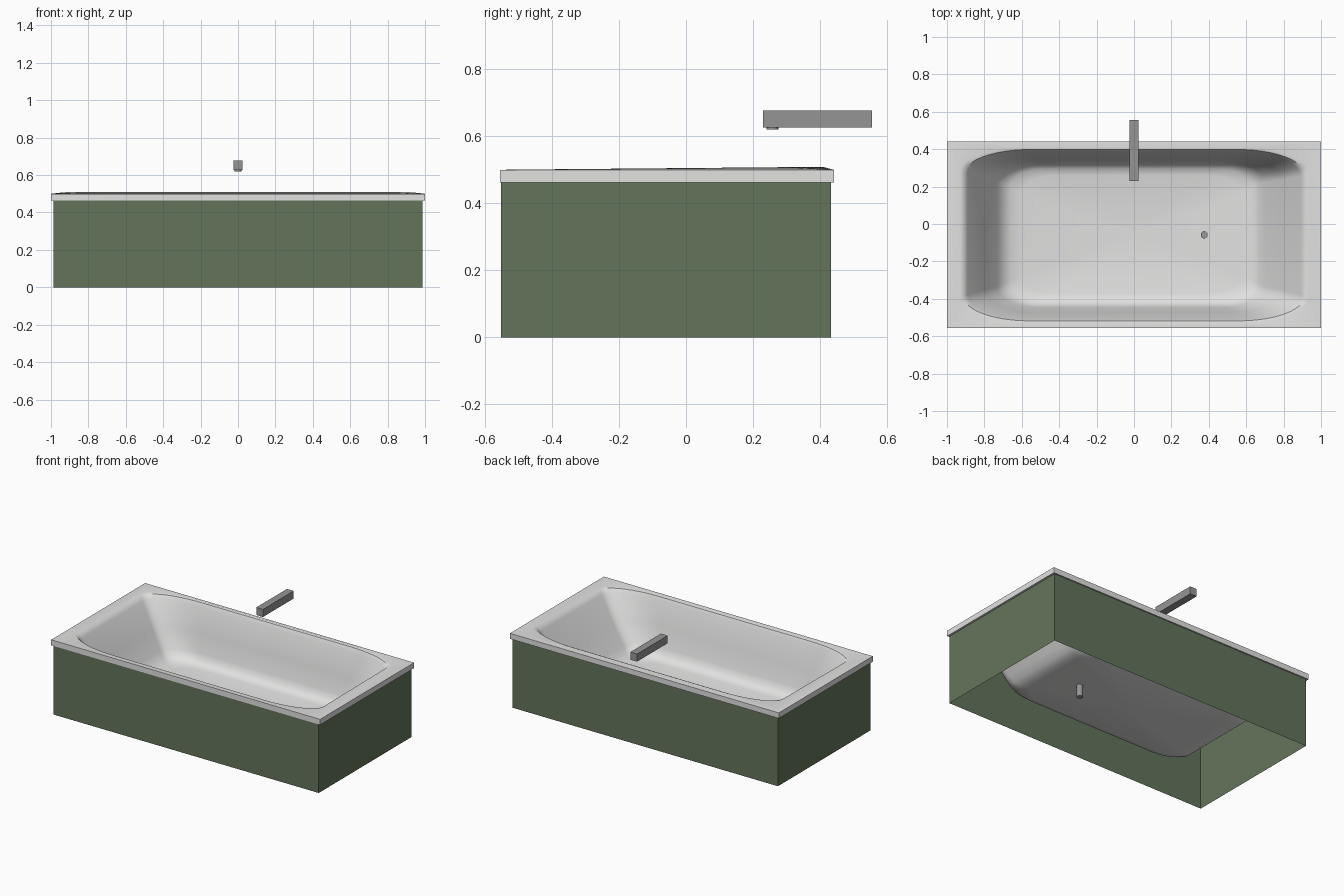
import bpy, bmesh, math

if "Cube" in bpy.data.objects:
    bpy.data.objects.remove(bpy.data.objects["Cube"])


def material(name, rgb):
    m = bpy.data.materials.new(name)
    m.diffuse_color = (*rgb, 1)
    m.use_nodes = True
    m.node_tree.nodes["Principled BSDF"].inputs["Base Color"].default_value = m.diffuse_color
    return m


WHITE = material("white_enamel", (0.76, 0.76, 0.755))
GREEN = material("panel_green", (0.125, 0.175, 0.105))
METAL = material("brushed_metal", (0.30, 0.30, 0.30))


def finish(bm, name, mat, angle=None):
    me = bpy.data.meshes.new(name)
    bm.to_mesh(me)
    bm.free()
    me.materials.append(mat)
    ob = bpy.data.objects.new(name, me)
    bpy.context.collection.objects.link(ob)
    if angle:
        bpy.ops.object.select_all(action='DESELECT')
        ob.select_set(True)
        bpy.context.view_layer.objects.active = ob
        bpy.ops.object.shade_smooth_by_angle(angle=math.radians(angle))
    return ob


def ring(bm, x0, x1, y0, y1, rx, ry, z, tilt=0.0, n=12):
    """Rectangle with elliptical corners; zero radii give square corners."""
    verts = []
    corners = ((x1 - rx, y1 - ry), (x0 + rx, y1 - ry),
               (x0 + rx, y0 + ry), (x1 - rx, y0 + ry))
    for k, (cx, cy) in enumerate(corners):
        for i in range(n + 1):
            a = math.pi / 2 * (k + i / n)
            y = cy + ry * math.sin(a)
            verts.append(bm.verts.new((cx + rx * math.cos(a), y, z + tilt * (y + 0.5))))
    return verts


def box(name, x0, x1, y0, y1, z0, z1, mat, open_ends=False):
    bm = bmesh.new()
    bmesh.ops.create_cube(bm, size=1)
    for v in bm.verts:
        v.co = (x1 if v.co.x > 0 else x0, y1 if v.co.y > 0 else y0, z1 if v.co.z > 0 else z0)
    if open_ends:
        bm.normal_update()
        bmesh.ops.delete(bm, geom=[f for f in bm.faces if abs(f.normal.z) > 0.5], context='FACES_ONLY')
    return finish(bm, name, mat)


def cylinder(name, x, y, z0, z1, r, mat, sides=24):
    bm = bmesh.new()
    bmesh.ops.create_cone(bm, cap_ends=True, segments=sides, radius1=r, radius2=r, depth=z1 - z0)
    bmesh.ops.translate(bm, vec=(x, y, (z0 + z1) / 2), verts=bm.verts)
    return finish(bm, name, mat, 30)


# Tub: one shell of stacked outlines from rim underside, over the lip, down to the floor
bm = bmesh.new()
profile = [
    (-0.987, 0.987, -0.552, 0.433, 0, 0, 0.463),
    (-1.0, 1.0, -0.556, 0.442, 0, 0, 0.463),
    (-1.0, 1.0, -0.556, 0.442, 0, 0, 0.50),
    (-0.93, 0.93, -0.528, 0.41, 0.36, 0.13, 0.501, 0.009),
    (-0.91, 0.91, -0.518, 0.398, 0.35, 0.13, 0.498, 0.008),
    (-0.89, 0.89, -0.508, 0.386, 0.33, 0.13, 0.475, 0.005),
    (-0.80, 0.79, -0.472, 0.355, 0.27, 0.12, 0.32),
    (-0.73, 0.70, -0.445, 0.332, 0.22, 0.11, 0.20),
    (-0.70, 0.67, -0.43, 0.318, 0.20, 0.11, 0.162),
    (-0.66, 0.63, -0.405, 0.295, 0.19, 0.10, 0.140),
    (-0.60, 0.57, -0.37, 0.26, 0.18, 0.10, 0.132),
]
rings = [ring(bm, *p) for p in profile]
count = len(rings[0])
for a, b in zip(rings, rings[1:]):
    for i in range(count):
        j = (i + 1) % count
        bm.faces.new((a[i], a[j], b[j], b[i]))
centre = bm.verts.new((0, -0.056, 0.12))
for i in range(count):
    bm.faces.new((rings[-1][i], rings[-1][(i + 1) % count], centre))
bmesh.ops.remove_doubles(bm, verts=bm.verts, dist=1e-5)
bmesh.ops.dissolve_degenerate(bm, dist=1e-5, edges=bm.edges)
finish(bm, "bathtub", WHITE, 40)

# Surround panels, open above and below
box("side_panels", -0.987, 0.987, -0.552, 0.433, 0, 0.463, GREEN, open_ends=True)

# Wall spout with its nozzle
box("spout", -0.025, 0.025, 0.23, 0.556, 0.627, 0.678, METAL)
cylinder("spout_nozzle", 0, 0.258, 0.62, 0.63, 0.018, METAL)

# Drain through the floor
cylinder("drain", 0.377, -0.058, 0.05, 0.136, 0.02, METAL)
